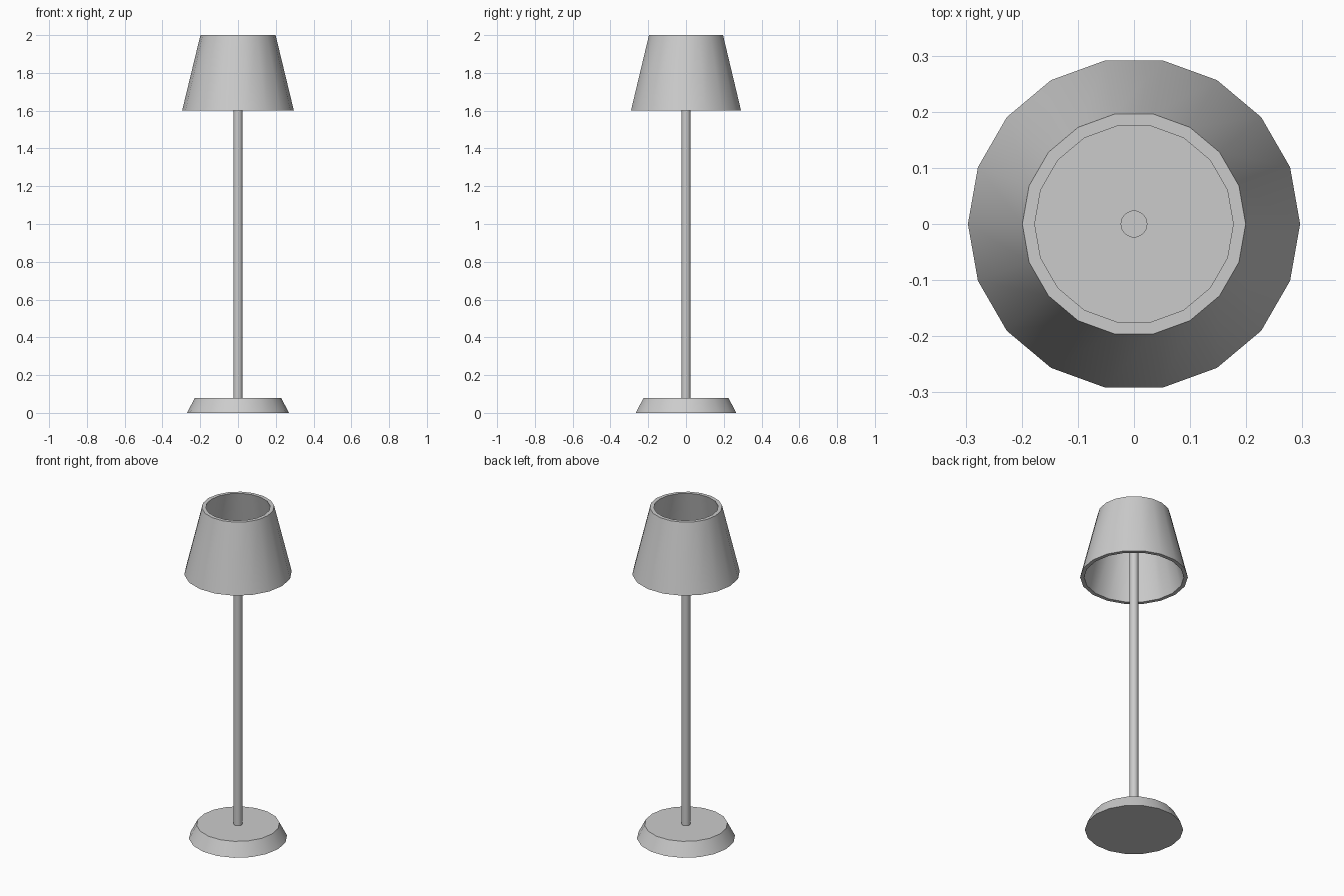
import bpy
import math

if "Cube" in bpy.data.objects:
    bpy.data.objects.remove(bpy.data.objects["Cube"])

SIDES = 18


def lathe(name, profile, closed=False):
    """Revolve (radius, z) points; open profiles get flat caps at both ends."""
    verts, faces = [], []
    for r, z in profile:
        for i in range(SIDES):
            a = 2 * math.pi * i / SIDES
            verts.append((r * math.cos(a), r * math.sin(a), z))
    n = len(profile)
    for k in range(n if closed else n - 1):
        lo, hi = k * SIDES, (k + 1) % n * SIDES
        for i in range(SIDES):
            j = (i + 1) % SIDES
            faces.append((lo + i, lo + j, hi + j, hi + i))
    if not closed:
        faces.append(tuple(reversed(range(SIDES))))
        faces.append(tuple(range((n - 1) * SIDES, n * SIDES)))
    mesh = bpy.data.meshes.new(name)
    mesh.from_pydata(verts, [], faces)
    obj = bpy.data.objects.new(name, mesh)
    bpy.context.collection.objects.link(obj)
    # smooth round the sides, crisp at the rims
    bpy.ops.object.select_all(action='DESELECT')
    obj.select_set(True)
    bpy.context.view_layer.objects.active = obj
    bpy.ops.object.shade_smooth_by_angle(angle=math.radians(30))
    return obj


# Tapered foot
lathe("base", [(0.27, 0.0), (0.228, 0.08)])

# Slim stem, ending inside the shade
lathe("pole", [(0.024, 0.08), (0.024, 1.8)])

# Hollow conical shade, open at top and bottom
lathe("shade", [(0.296, 1.6), (0.199, 2.0), (0.177, 2.0), (0.274, 1.6)], closed=True)
